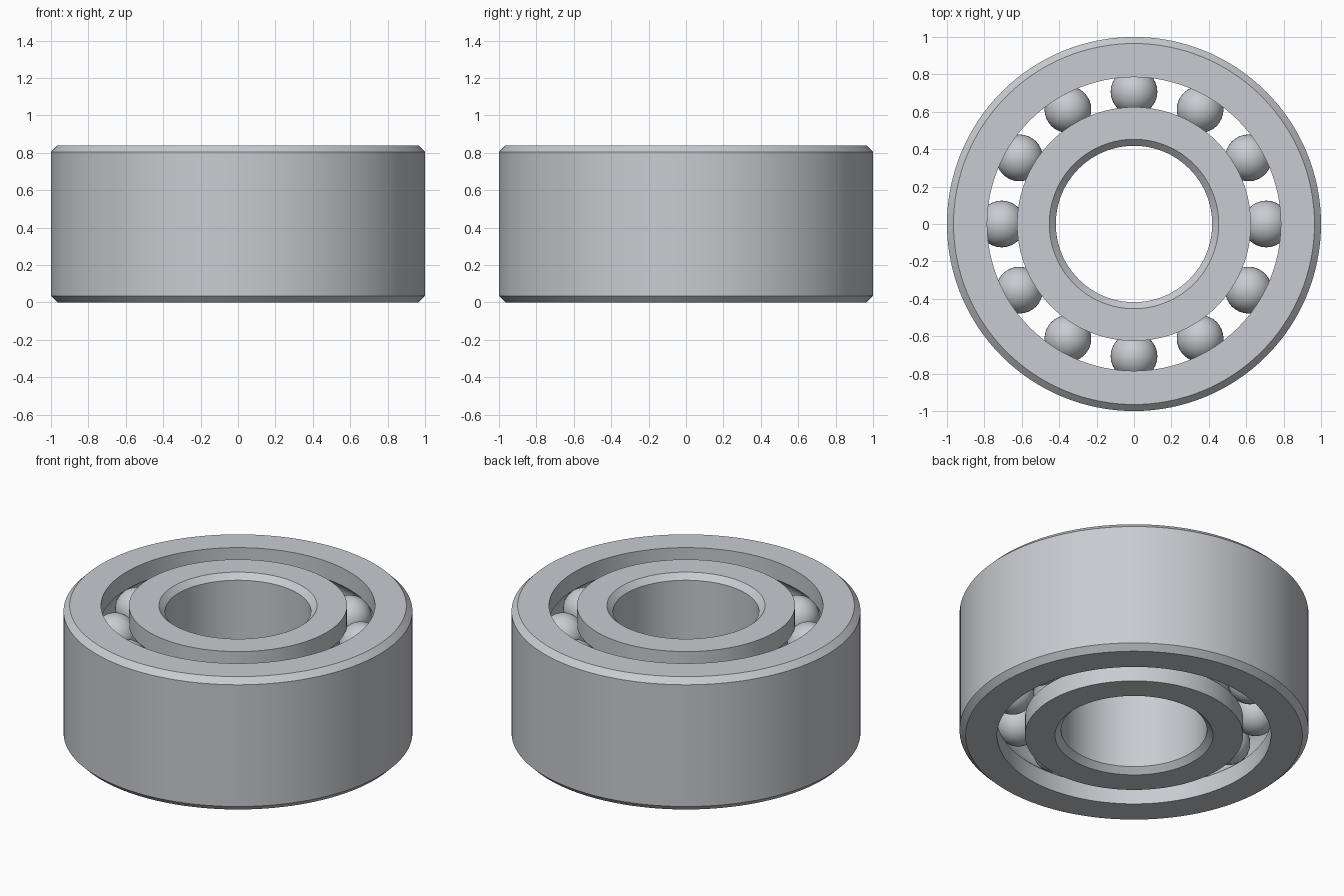
import bpy, bmesh, math
from mathutils import Matrix, Vector

HEIGHT = 0.84
ROWS = (0.21, 0.63)      # heights of the two ball rows
PITCH = 0.707            # radius of the ball circle
BALL = 0.125
BALLS_PER_ROW = 12
CHAMFER = 0.035

old = bpy.data.objects.get("Cube")
if old:
    bpy.data.objects.remove(old, do_unlink=True)

steel = bpy.data.materials.new("brushed_steel")
steel.use_nodes = True
colour = (0.58, 0.60, 0.635, 1)
steel.diffuse_color = colour
steel.node_tree.nodes["Principled BSDF"].inputs["Base Color"].default_value = colour


def finish(bm, name):
    mesh = bpy.data.meshes.new(name)
    bm.to_mesh(mesh)
    bm.free()
    mesh.materials.append(steel)
    obj = bpy.data.objects.new(name, mesh)
    bpy.context.collection.objects.link(obj)
    bpy.ops.object.select_all(action='DESELECT')
    obj.select_set(True)
    bpy.context.view_layer.objects.active = obj
    bpy.ops.object.shade_smooth_by_angle(angle=math.radians(30))
    return obj


def race(radius, side):
    """Raceway wall from bottom to top, with a round groove at each ball row."""
    points = [(radius, 0)]
    spread = math.acos(abs(radius - PITCH) / BALL)
    steps = 12
    for z in ROWS:
        for i in range(steps + 1):
            a = spread * (2 * i / steps - 1)
            points.append((PITCH + side * BALL * math.cos(a), z + BALL * math.sin(a)))
    return points + [(radius, HEIGHT)]


def chamfered(radius, side):
    """Plain wall from top to bottom with a chamfer at each end."""
    inset = radius - side * CHAMFER
    return [(inset, HEIGHT), (radius, HEIGHT - CHAMFER), (radius, CHAMFER), (inset, 0)]


def lathe(name, profile, segments=128):
    bm = bmesh.new()
    verts = [bm.verts.new((r, 0, z)) for r, z in profile]
    edges = [bm.edges.new((v, verts[(i + 1) % len(verts)])) for i, v in enumerate(verts)]
    bmesh.ops.spin(bm, geom=verts + edges, cent=(0, 0, 0), axis=(0, 0, 1),
                   angle=math.tau, steps=segments, use_duplicate=False)
    bmesh.ops.remove_doubles(bm, verts=bm.verts[:], dist=0.0001)
    bmesh.ops.recalc_face_normals(bm, faces=bm.faces[:])
    return finish(bm, name)


# Rings
lathe("outer_ring", race(0.785, 1) + chamfered(1.0, 1))
lathe("inner_ring", race(0.625, -1) + chamfered(0.418, -1))

# Two aligned rows of balls
for row, z in zip(("lower", "upper"), ROWS):
    bm = bmesh.new()
    for i in range(BALLS_PER_ROW):
        a = math.tau * i / BALLS_PER_ROW
        centre = Vector((PITCH * math.cos(a), PITCH * math.sin(a), z))
        bmesh.ops.create_uvsphere(bm, u_segments=32, v_segments=20, radius=BALL,
                                  matrix=Matrix.Translation(centre))
    finish(bm, row + "_balls")
